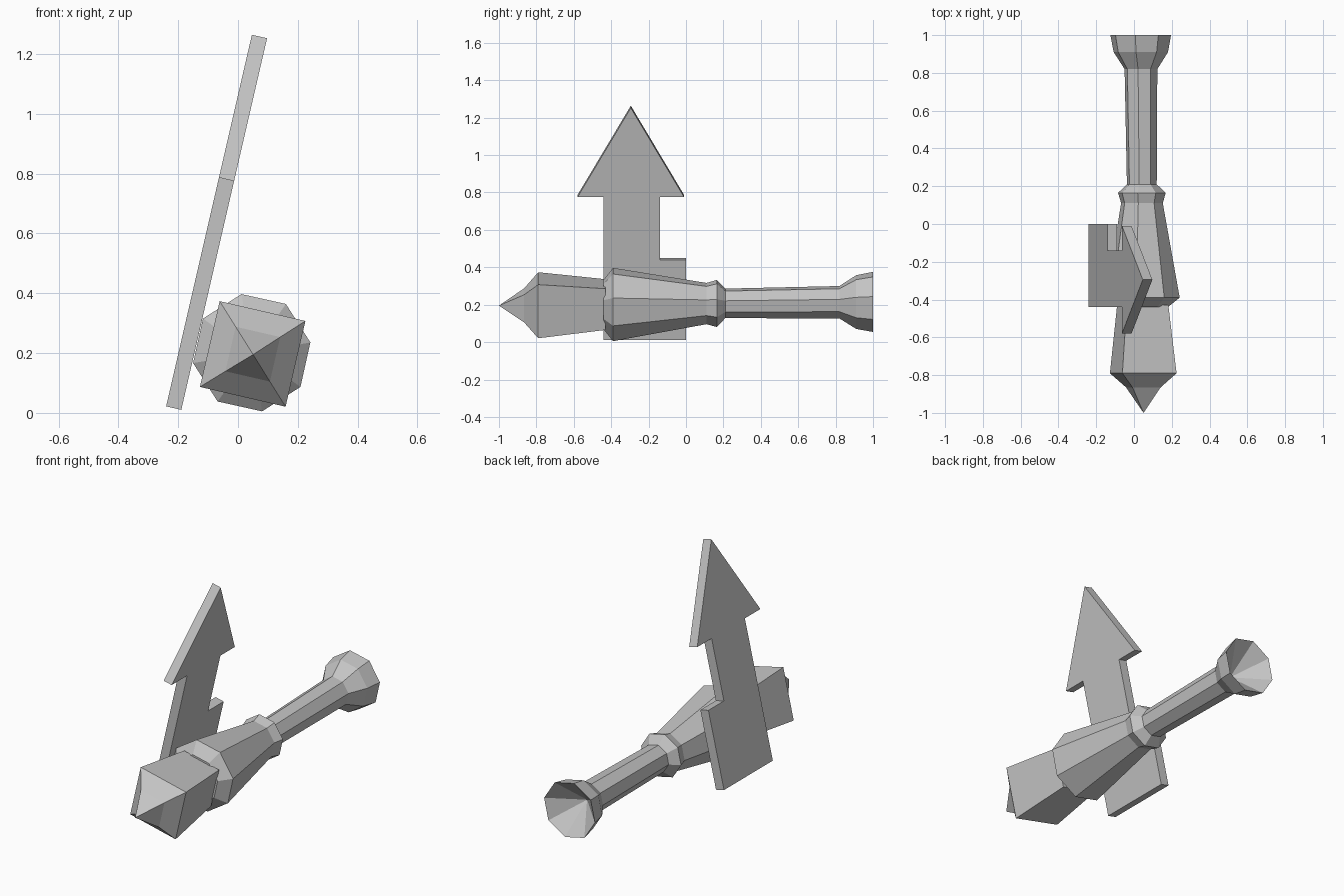
import bpy
import bmesh
from math import cos, sin, radians
from mathutils import Vector

default_cube = bpy.data.objects.get("Cube")
if default_cube:
    bpy.data.objects.remove(default_cube, do_unlink=True)

grey = bpy.data.materials.new("plain grey")
grey.use_nodes = True
GREY = (0.55, 0.55, 0.55, 1)
grey.diffuse_color = GREY
grey.node_tree.nodes["Principled BSDF"].inputs["Base Color"].default_value = GREY


def finish(name, bm):
    bmesh.ops.recalc_face_normals(bm, faces=bm.faces)
    mesh = bpy.data.meshes.new(name)
    bm.to_mesh(mesh)
    bm.free()
    mesh.materials.append(grey)
    bpy.context.collection.objects.link(bpy.data.objects.new(name, mesh))


def axis(y):
    """Centre of the slightly tilted shaft at a given y."""
    return Vector((0.043 - 0.0075 * y, y, 0.205 + 0.01 * y))


def turned(name, profile, sides, start):
    """Faceted solid along the shaft; profile holds (y, radius), zero makes a point."""
    bm = bmesh.new()
    rings = []
    for y, r in profile:
        angles = [radians(start + 360 * k / sides) for k in range(sides if r else 1)]
        rings.append([bm.verts.new(axis(y) + Vector((r * cos(a), 0, r * sin(a))))
                      for a in angles])
    for a, b in zip(rings, rings[1:]):
        for k in range(sides):
            n = (k + 1) % sides
            corners = [a[k % len(a)], a[n % len(a)], b[n % len(b)], b[k % len(b)]]
            bm.faces.new(list(dict.fromkeys(corners)))
    for ring in (rings[0], rings[-1]):
        if len(ring) > 1:
            bm.faces.new(ring)
    finish(name, bm)


# Square head with a flared point
turned("spiked_head", [(-1, 0), (-0.865, 0.108), (-0.79, 0.208), (-0.43, 0.16)], 4, 32)

# Tapered eight-sided body ending in a collar
turned("body", [(-0.44, 0.135), (-0.39, 0.199), (0.11, 0.112),
                (0.165, 0.128), (0.21, 0.08)], 8, 10)

# Handle with a hollow flared end
turned("handle", [(0.2, 0.08), (0.82, 0.088), (0.91, 0.146),
                  (1, 0.163), (0.84, 0)], 8, 10)

# Leaning arrow-shaped plate: outline as (y, distance up the plate)
outline = [(-0.44, 0), (0, 0), (0, 0.44), (-0.14, 0.44), (-0.14, 0.785),
           (-0.01, 0.785), (-0.295, 1.275), (-0.58, 0.785), (-0.44, 0.785)]
lean = radians(13)
up = Vector((sin(lean), 0, cos(lean)))
across = Vector((cos(lean), 0, -sin(lean)))
bm = bmesh.new()
base = Vector((-0.215, 0, 0.016)) - across * 0.026
face = bm.faces.new([bm.verts.new(base + up * u + Vector((0, y, 0))) for y, u in outline])
side = bmesh.ops.extrude_face_region(bm, geom=[face], use_keep_orig=True)
bmesh.ops.translate(bm, vec=across * 0.052,
                    verts=[v for v in side["geom"] if isinstance(v, bmesh.types.BMVert)])
finish("arrow_plate", bm)
